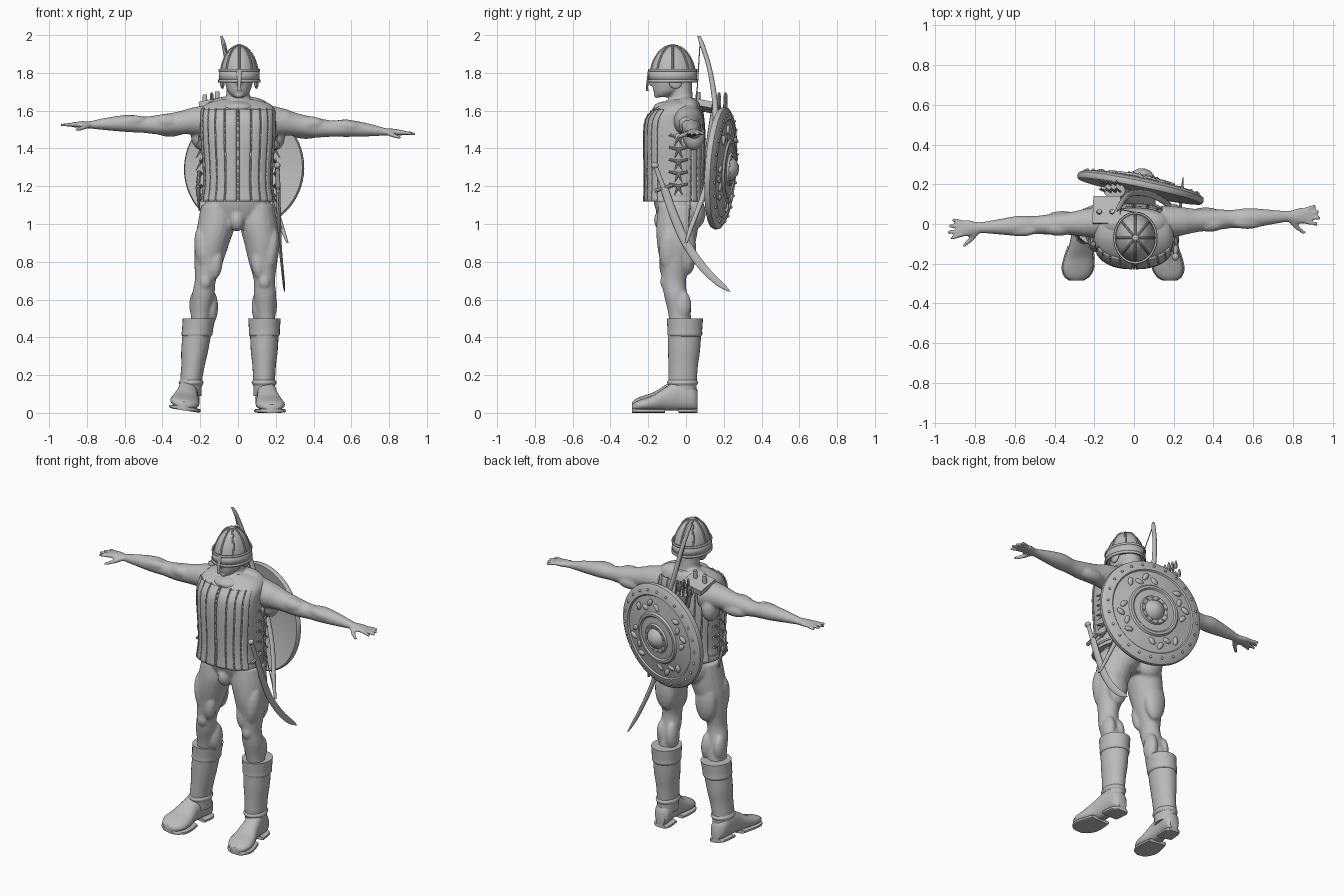
import bpy, bmesh, math
from mathutils import Vector, Matrix

if "Cube" in bpy.data.objects:
    bpy.data.objects.remove(bpy.data.objects["Cube"])

GREY = (0.5, 0.5, 0.5, 1)
mat = bpy.data.materials.new("plain_grey")
mat.use_nodes = True
mat.diffuse_color = GREY
bsdf = next(n for n in mat.node_tree.nodes if n.type == 'BSDF_PRINCIPLED')
bsdf.inputs["Base Color"].default_value = GREY
TAU = math.tau


def finish(bm, name, solid=0):
    """Turn a bmesh into a shaded object."""
    bmesh.ops.recalc_face_normals(bm, faces=bm.faces)
    for f in bm.faces:
        f.smooth = True
    for e in bm.edges:
        e.smooth = e.calc_face_angle(0) < 0.75
    me = bpy.data.meshes.new(name)
    bm.to_mesh(me)
    bm.free()
    me.materials.append(mat)
    ob = bpy.data.objects.new(name, me)
    bpy.context.collection.objects.link(ob)
    if solid:
        mod = ob.modifiers.new("thickness", 'SOLIDIFY')
        mod.thickness, mod.offset = solid, 0
    return ob


def refine(secs, k=4):
    """Catmull-Rom interpolation of the cross-sections."""
    out = []
    s = [Vector(v) for v in secs]
    for i in range(len(s) - 1):
        p, q, r, w = s[max(i - 1, 0)], s[i], s[i + 1], s[min(i + 2, len(s) - 1)]
        for j in range(k):
            t = j / k
            out.append(q + (r - p) * t / 2 + (p * 2 - q * 5 + r * 4 - w) * t * t / 2
                       + (q * 3 - p - r * 3 + w) * t ** 3 / 2)
    return out + [s[-1]]


def section_point(sec, ang, axis='Z', p=2):
    """Point on a rounded section (cx, cy, cz, a, b)."""
    c, s = math.cos(ang), math.sin(ang)
    u = sec[3] * math.copysign(abs(c) ** (2 / p), c)
    v = sec[4] * math.copysign(abs(s) ** (2 / p), s)
    off = {'Z': (u, v, 0), 'X': (0, u, v), 'Y': (u, 0, v)}[axis]
    return Vector(sec[:3]) + Vector(off)


def loft(bm, secs, axis='Z', n=20, p=2, arc=None, caps=True, k=4):
    a0, a1 = arc or (0, TAU)
    count = n + 1 if arc else n
    rings = [[bm.verts.new(section_point(s, a0 + (a1 - a0) * i / n, axis, p))
              for i in range(count)] for s in refine(secs, k)]
    for r, q in zip(rings, rings[1:]):
        for i in range(n):
            j = i + 1 if arc else (i + 1) % n
            bm.faces.new((r[i], r[j], q[j], q[i]))
    if caps and not arc:
        bm.faces.new(rings[0])
        bm.faces.new(rings[-1])


def ball(bm, c, r, tilt=0, axis='Y', seg=16):
    m = Matrix.Translation(c) @ Matrix.Rotation(tilt, 4, axis) @ Matrix.Diagonal((*r, 1))
    bmesh.ops.create_uvsphere(bm, u_segments=seg, v_segments=seg // 2 + 1, radius=1, matrix=m)


def stick(bm, p, q, r1, r2=None, seg=8):
    p, q = Vector(p), Vector(q)
    m = Matrix.Translation((p + q) / 2) @ (q - p).to_track_quat('Z', 'Y').to_matrix().to_4x4()
    bmesh.ops.create_cone(bm, cap_ends=True, segments=seg, radius1=r1,
                          radius2=r1 if r2 is None else r2, depth=(q - p).length, matrix=m)


# Body: overlapping muscles fused by a voxel remesh
body = bmesh.new()
loft(body, [(0, -.04, .99, .1, .08), (0, -.045, 1.06, .17, .11), (0, -.05, 1.14, .17, .125),
            (0, -.06, 1.3, .16, .13), (0, -.06, 1.5, .18, .13), (0, -.04, 1.61, .15, .1),
            (0, -.03, 1.66, .07, .065)])
loft(body, [(0, -.02, 1.58, .085, .075), (0, -.025, 1.66, .065, .062), (0, -.03, 1.78, .06, .06)])
loft(body, [(.005, -.125, 1.672, .03, .035), (.005, -.1, 1.70, .058, .07), (.005, -.08, 1.75, .074, .095),
            (.005, -.07, 1.82, .085, .108), (.005, -.07, 1.89, .06, .08)])
ball(body, (.005, -.178, 1.755), (.014, .022, .028))
ball(body, (.005, -.165, 1.712), (.025, .012, .009))
ball(body, (.005, -.155, 1.68), (.022, .016, .014))
ball(body, (0, -.1, 1.615), (.09, .075, .035))
ball(body, (-.005, -.12, 1.02), (.042, .05, .06))

for s in (1, -1):
    ball(body, (s * .09, .005, 1.625), (.09, .06, .045), s * .25)
    ball(body, (s * .085, .03, 1.06), (.085, .075, .095))

    # Arm with muscles, hand and fingers
    def at(x, y=0, z=0):
        d = x - .16
        return Vector((s * x, .01 + y + s * .046 * d, z + (0 if s > 0 else .06 * d)))

    loft(body, [(*at(x, 0, z), a, b) for x, z, a, b in (
        (.14, 1.545, .085, .09), (.24, 1.54, .072, .072), (.32, 1.525, .058, .06), (.42, 1.51, .052, .052),
        (.5, 1.505, .046, .043), (.58, 1.507, .051, .046), (.7, 1.497, .036, .033),
        (.78, 1.488, .028, .02), (.83, 1.486, .04, .018), (.88, 1.482, .041, .012))], 'X')
    ball(body, at(.24, 0, 1.55), (.08, .07, .06), s * .3)
    ball(body, at(.38, -.02, 1.53), (.08, .04, .04))
    ball(body, at(.36, .025, 1.49), (.09, .04, .04))
    ball(body, at(.57, -.022, 1.52), (.085, .032, .03), s * .1)
    ball(body, at(.2, .03, 1.47), (.05, .06, .08))
    for i, length in enumerate((.052, .066, .06, .042)):
        f = (i - 1.5) * .021
        stick(body, at(.865, f, 1.484), at(.872 + length, f * 1.5, 1.478), .012, .009)
    stick(body, at(.79, -.02, 1.485), at(.83, -.068, 1.466), .016, .012)
    stick(body, at(.825, -.06, 1.468), at(.86, -.09, 1.456), .012, .009)

    # Leg with thigh and calf muscles
    hip, thigh, knee, calf = (.105, .125, .14, .145) if s > 0 else (.11, .137, .173, .196)
    loft(body, [(s * hip, -.04, 1.1, .085, .105), (s * (hip + .004), -.045, 1.0, .1, .112),
                (s * thigh, -.052, .9, .092, .102), (s * (thigh + knee) / 2, -.058, .8, .076, .08),
                (s * knee, -.064, .7, .056, .064), (s * (knee + calf) / 2, -.054, .62, .06, .062),
                (s * calf, -.035, .53, .052, .06), (s * (calf + .008), -.02, .4, .05, .055)])
    ball(body, (s * (thigh + .048), -.085, .86), (.045, .06, .13), s * .12)
    ball(body, (s * (thigh - .018), -.105, .79), (.038, .038, .085), -s * .1)
    ball(body, (s * knee, -.105, .695), (.034, .032, .045))
    ball(body, (s * (thigh + .01), .01, .86), (.07, .045, .13))
    ball(body, (s * (knee - .032), -.02, .56), (.036, .05, .09))
    ball(body, (s * (calf + .028), -.02, .57), (.034, .048, .08))

ob = finish(body, "body")
rm = ob.modifiers.new("fuse", 'REMESH')
rm.mode, rm.voxel_size, rm.use_smooth_shade = 'VOXEL', .008, True
sm = ob.modifiers.new("soften", 'SMOOTH')
sm.factor, sm.iterations = .5, 3

# Vest: shell, raised strips and lacing
VEST = [(0, -.062, 1.12, .2, .158), (0, -.062, 1.2, .187, .154), (0, -.062, 1.3, .187, .155),
        (0, -.062, 1.45, .198, .158), (0, -.06, 1.55, .2, .15), (0, -.045, 1.605, .195, .125),
        (0, -.025, 1.64, .16, .095), (0, -.015, 1.66, .09, .07)]
bm = bmesh.new()
loft(bm, VEST, n=48, p=2.5)
finish(bm, "vest")
grown = [(x, y, z, a + .004, b + .004) for x, y, z, a, b in VEST[:6]]
lacing = bmesh.new()
for side, mid in (("front", -TAU / 4), ("back", TAU / 4)):
    bm = bmesh.new()
    step = .27
    for i in range(8):
        a = mid + (i - 4) * step
        loft(bm, grown, n=4, p=2.5, arc=(a + .02, a + step - .02))
        for sec in refine(grown, 3)[1:]:
            ball(lacing, section_point(sec, a, p=2.5), (.005, .005, .011), seg=6)
    finish(bm, side + "_vest_strips", .008)
for z in (1.125, 1.15):
    loft(lacing, [(0, -.062, z - .006, .2, .158), (0, -.062, z + .006, .2, .158)], n=40, p=2.5)
finish(lacing, "vest_lacing")

# Side ties
bm = bmesh.new()
for s in (1, -1):
    for i in range(5):
        z = 1.2 + i * .065
        for dy in (-.05, .05):
            stick(bm, (s * .195, -.04, z), (s * .2, -.04 + dy, z + .012), .009, .006)
            stick(bm, (s * .195, -.04, z), (s * .222, -.04 + dy * .4, z - .045), .008, .002)
    ball(bm, (s * .198, -.04, 1.46), (.012, .02, .02), seg=8)
finish(bm, "side_ties")

# Helmet: dome, ribs, band, nose guard, ear flaps
C = (.007, -.07)
dome = [(*C, 1.765 + .18 * math.sin(t), .1 * math.cos(t), .12 * math.cos(t))
        for t in [TAU / 4 * i / 10 * .985 for i in range(11)]]
bm = bmesh.new()
loft(bm, dome, n=32, k=2)
finish(bm, "helmet_dome")
bm = bmesh.new()
for i in range(8):
    pts = [section_point(s, TAU * i / 8 + TAU / 4) for s in dome]
    for p, q in zip(pts, pts[1:]):
        stick(bm, p, q, .006)
ball(bm, (*C, 1.945), (.016, .016, .008))
finish(bm, "helmet_ribs")
bm = bmesh.new()
for z0, z1, g in ((1.755, 1.815, .004), (1.75, 1.765, .008), (1.808, 1.82, .006)):
    loft(bm, [(*C, z, .1 + g, .12 + g) for z in (z0, z1)], n=36, k=1, caps=False)
finish(bm, "helmet_band", .008)
bm = bmesh.new()
loft(bm, [(C[0], -.205, 1.705, .012, .006), (C[0], -.205, 1.74, .009, .006), (C[0], -.194, 1.82, .016, .007)], n=10)
for s in (1, -1):
    ball(bm, (C[0] + s * .09, -.055, 1.75), (.012, .035, .035))
finish(bm, "nose_guard_and_ear_flaps")

# Boots: shaft, cuff, ankle strap, foot and sole
for name, s, top, ankle, heel, toe in (("left", 1, .14, .138, .138, .18), ("right", -1, .208, .248, .25, .29)):
    bm = bmesh.new()
    mid = (top + ankle) / 2
    shaft = [(s * ankle, -.015, .09, .055, .07), (s * ankle, -.018, .17, .058, .075),
             (s * (ankle + mid) / 2, -.015, .25, .062, .078), (s * mid, -.01, .34, .072, .085),
             (s * top, -.006, .49, .078, .09)]
    loft(bm, shaft, n=28)
    finish(bm, name + "_boot_shaft")
    bm = bmesh.new()
    loft(bm, [(s * (top + (ankle - top) * (.49 - z) / .32), -.006, z, a, a + .01)
              for z, a in ((.405, .075), (.415, .082), (.44, .082), (.5, .086))], n=28)
    loft(bm, [(s * ankle, -.018, z, a, a + .016) for z, a in ((.145, .058), (.16, .066), (.175, .058))], n=24)
    finish(bm, name + "_boot_cuff_and_strap")
    bm = bmesh.new()
    shape = ((.062, .03, .05), (.035, .05, .065), (-.04, .052, .08), (-.11, .058, .062),
             (-.17, .072, .042), (-.225, .076, .032), (-.265, .058, .024), (-.285, .03, .016))
    foot = [(s * (heel + (toe - heel) * (.062 - y) / .35), y, b + .012, a, b) for y, a, b in shape]
    sole = [(x, y, .011, a + .006, .011) for x, y, z, a, b in foot]
    loft(bm, foot, 'Y', p=2.3)
    loft(bm, sole[3:], 'Y', p=4)
    loft(bm, sole[:3], 'Y', p=4)
    for v in bm.verts:
        if s < 0:
            v.co.z += .15 * max(0, -.2 - v.co.x)
    finish(bm, name + "_boot_foot")

# Shield: lathed disc with boss, rings, rivets and relief
PROFILE = [(.002, .1), (.03, .094), (.055, .074), (.062, .06), (.085, .064), (.09, .052), (.13, .048),
           (.138, .056), (.152, .055), (.16, .044), (.255, .026), (.262, .034), (.3, .026), (.322, .012),
           (.325, -.004), (.318, -.018), (.26, -.004), (.13, .02), (.002, .028)]
place = Matrix.Translation((.033, .182, 1.295)) @ Vector((.2, .97, -.07)).to_track_quat('Z', 'Y').to_matrix().to_4x4()
bm = bmesh.new()
loft(bm, [(0, 0, h, r, r) for r, h in PROFILE], n=56, k=1)
bm.transform(place)
finish(bm, "shield")
bm = bmesh.new()
for i in range(24):
    a = TAU * i / 24
    ball(bm, (.29 * math.cos(a), .29 * math.sin(a), .03), (.008, .008, .007), seg=8)
    if i % 2:
        ball(bm, (.075 * math.cos(a), .075 * math.sin(a), .064), (.006, .006, .006), seg=8)
    if i % 6 < 4:
        r = .19 + .025 * (i % 2)
        ball(bm, (r * math.cos(a), r * math.sin(a), .037), (.028, .016, .012), a + .8 * (-1) ** i, 'Z', 10)
bm.transform(place)
finish(bm, "shield_relief")

# Bow and string
bm = bmesh.new()
loft(bm, [(-.088, .068, 1.995, .006, .008), (-.075, .085, 1.95, .012, .013), (-.05, .125, 1.82, .013, .013),
          (-.01, .155, 1.62, .014, .015), (.08, .15, 1.4, .015, .017), (.17, .1, 1.18, .013, .015),
          (.23, .03, .99, .012, .013), (.262, 0, .9, .006, .008)], n=12)
finish(bm, "bow")
bm = bmesh.new()
stick(bm, (-.08, .075, 1.97), (.25, .01, .92), .003, seg=6)
finish(bm, "bow_string")

# Quiver, arrows and shoulder pad
bm = bmesh.new()
loft(bm, [(.07, .11, 1.15, .04, .03), (-.03, .135, 1.38, .05, .035), (-.1, .17, 1.59, .055, .04)], n=16)
finish(bm, "quiver")
bm = bmesh.new()
for i in range(8):
    x, y = -.145 + .026 * (i % 4), .165 + .035 * (i // 4)
    tip = Vector((x - .02, y + .01, 1.65 + .015 * ((i * 3) % 4)))
    stick(bm, (x + .02, y - .015, 1.5), tip, .005)
    ball(bm, tip - Vector((0, 0, .025)), (.011, .004, .028), seg=8)
    ball(bm, tip - Vector((0, 0, .025)), (.004, .011, .028), seg=8)
finish(bm, "arrows")
bm = bmesh.new()
m = Matrix.Translation((-.135, .07, 1.63)) @ Matrix.Rotation(-.2, 4, 'Y') @ Matrix.Rotation(-.2, 4, 'X')
bmesh.ops.create_cube(bm, size=1, matrix=m @ Matrix.Diagonal((.14, .14, .035, 1)))
for x in (-.175, -.11):
    stick(bm, (x, .06, 1.63), (x, .065, 1.7 if x > -.15 else 1.685), .014, .012, 10)
finish(bm, "shoulder_pad")

# Sabre, its hilt, and a small dagger on the other hip
bm = bmesh.new()
loft(bm, [(.212, -.115, 1.19, .012, .022), (.216, -.07, 1.06, .011, .024), (.222, 0, .9, .009, .026),
          (.234, .09, .77, .007, .028), (.243, .18, .68, .006, .025), (.247, .23, .642, .003, .006)], n=12)
finish(bm, "sabre_blade")
bm = bmesh.new()
stick(bm, (.212, -.115, 1.18), (.208, -.16, 1.3), .014, .011, 12)
ball(bm, (.208, -.165, 1.31), (.017, .02, .017))
stick(bm, (.212, -.165, 1.175), (.212, -.07, 1.205), .011, .009)
finish(bm, "sabre_hilt")
bm = bmesh.new()
stick(bm, (-.205, -.1, 1.28), (-.212, -.075, 1.2), .012, .01)
stick(bm, (-.212, -.11, 1.2), (-.212, -.045, 1.21), .008)
stick(bm, (-.212, -.075, 1.2), (-.205, -.03, 1.07), .014, .004)
finish(bm, "dagger")
